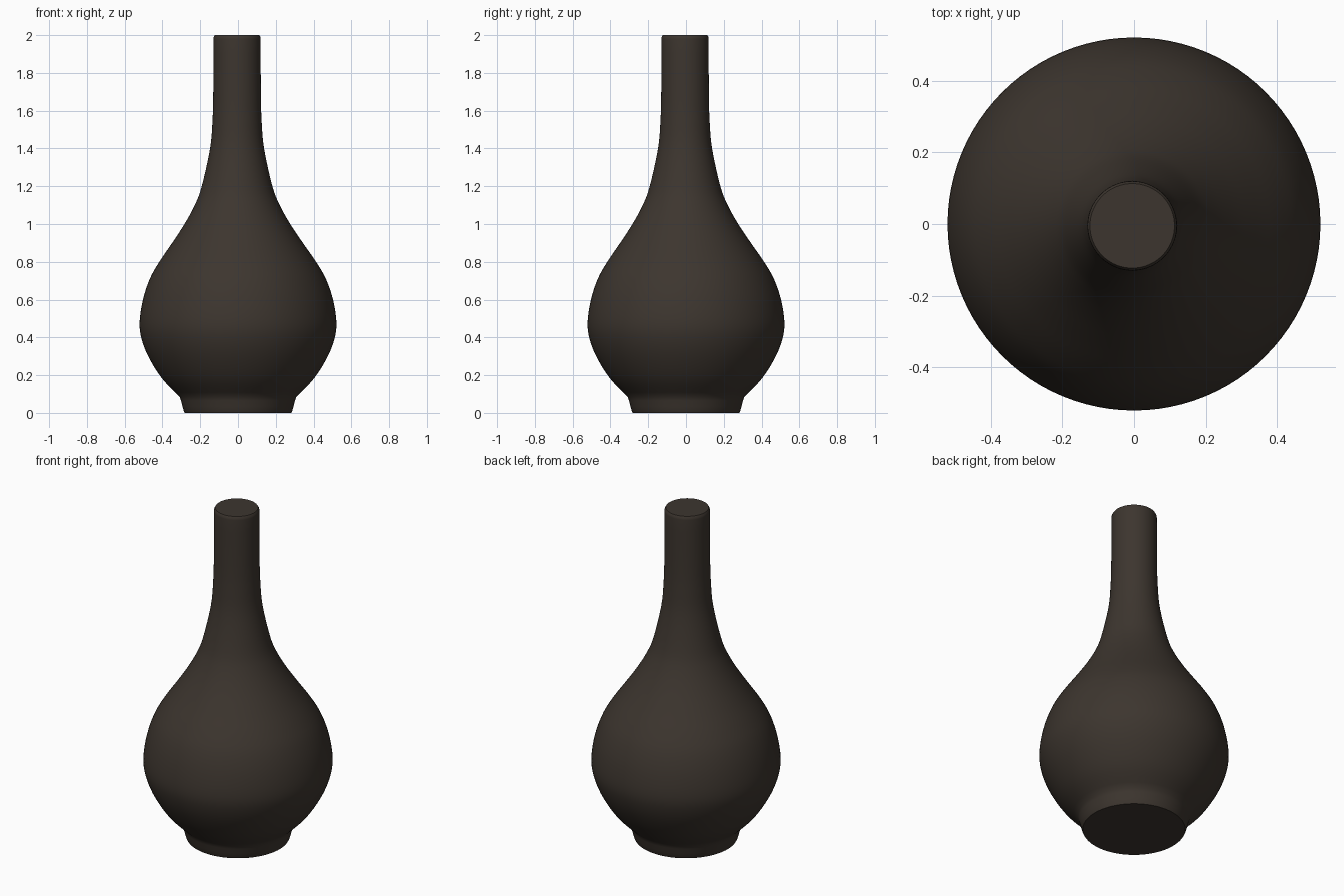
import bpy, bmesh, math
from mathutils import Vector

cube = bpy.data.objects.get("Cube")
if cube:
    bpy.data.objects.remove(cube, do_unlink=True)

# Dark brown glaze
glaze = bpy.data.materials.new("dark_brown_glaze")
glaze.use_nodes = True
colour = (0.046, 0.036, 0.028, 1)
glaze.diffuse_color = colour
glaze.node_tree.nodes["Principled BSDF"].inputs["Base Color"].default_value = colour

SIDES = 96
STEPS = 4


def smooth_profile(points):
    """Catmull-Rom curve through (radius, height) points."""
    pts = [Vector(p) for p in points]
    pts = [2 * pts[0] - pts[1]] + pts + [2 * pts[-1] - pts[-2]]
    out = []
    for a, b, c, d in zip(pts, pts[1:], pts[2:], pts[3:]):
        for i in range(STEPS):
            t = i / STEPS
            out.append(0.5 * (2 * b + (c - a) * t + (2 * a - 5 * b + 4 * c - d) * t**2
                              + (3 * b - a - 3 * c + d) * t**3))
    return out + [pts[-2]]


# Foot, round belly and tall neck with a softened lip
foot = [Vector(p) for p in [(0.282, 0), (0.287, 0.01), (0.294, 0.035), (0.302, 0.065)]]
body = smooth_profile([(0.308, 0.085), (0.4, 0.18), (0.47, 0.29), (0.51, 0.39), (0.521, 0.48),
                       (0.503, 0.6), (0.466, 0.71), (0.415, 0.8), (0.346, 0.9), (0.28, 1.0),
                       (0.225, 1.1), (0.187, 1.2), (0.143, 1.4), (0.13, 1.55), (0.126, 1.7),
                       (0.125, 1.98)])
lip = [Vector(p) for p in [(0.124, 1.99), (0.118, 2.0)]]

bm = bmesh.new()
rings = []
for r, z in foot + body + lip:
    # The neck stands slightly off centre
    shift = -0.005 * min(max((z - 0.6) / 0.6, 0), 1)
    rings.append([bm.verts.new((r * math.cos(math.tau * i / SIDES) + shift,
                                r * math.sin(math.tau * i / SIDES) + shift, z))
                  for i in range(SIDES)])
for low, high in zip(rings, rings[1:]):
    for i in range(SIDES):
        j = (i + 1) % SIDES
        bm.faces.new((low[i], low[j], high[j], high[i]))

# Closed base and closed mouth
bm.faces.new(rings[0][::-1])
bm.faces.new(rings[-1])

mesh = bpy.data.meshes.new("vase")
bm.to_mesh(mesh)
bm.free()
mesh.materials.append(glaze)
vase = bpy.data.objects.new("vase", mesh)
bpy.context.collection.objects.link(vase)
bpy.ops.object.select_all(action="DESELECT")
vase.select_set(True)
bpy.context.view_layer.objects.active = vase
bpy.ops.object.shade_smooth_by_angle(angle=math.radians(40))
